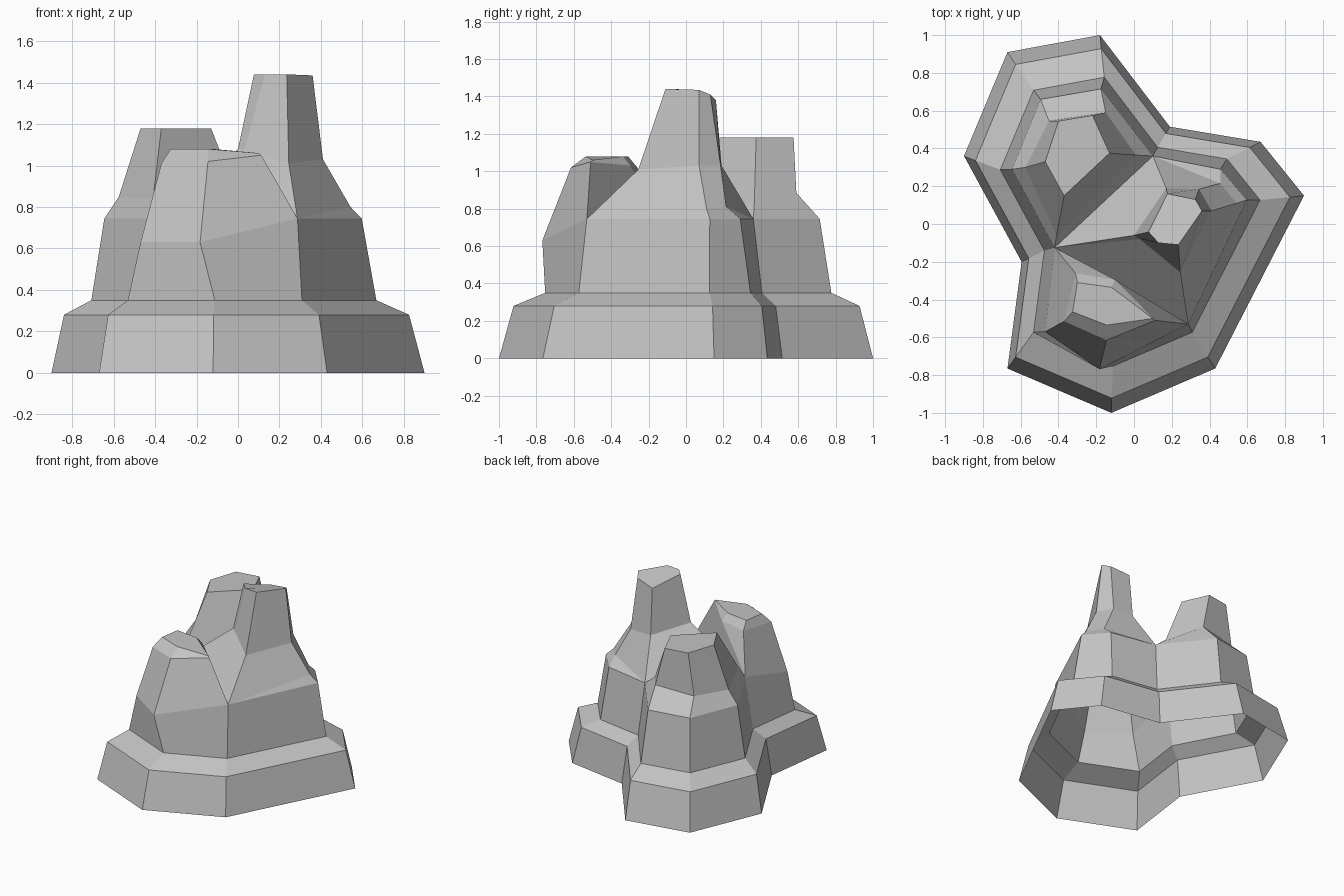
import bpy
import bmesh

default_cube = bpy.data.objects.get("Cube")
if default_cube:
    bpy.data.objects.remove(default_cube, do_unlink=True)

# One plain stone colour
stone = bpy.data.materials.new("grey_stone")
stone.use_nodes = True
stone_colour = (0.55, 0.55, 0.55, 1)
stone.diffuse_color = stone_colour
stone.node_tree.nodes["Principled BSDF"].inputs["Base Color"].default_value = stone_colour


def loft(name, loops, cap=True):
    """Skin a stack of clockwise loops; repeated points collapse to triangles."""
    bm = bmesh.new()
    verts = {}

    def vert(point):
        key = tuple(round(c, 4) for c in point)
        if key not in verts:
            verts[key] = bm.verts.new(key)
        return verts[key]

    for low, high in zip(loops, loops[1:]):
        for i in range(len(low)):
            j = (i + 1) % len(low)
            corners = [vert(p) for p in (low[j], low[i], high[i], high[j])]
            corners = list(dict.fromkeys(corners))
            if len(corners) > 2:
                bm.faces.new(corners)
    if cap:
        bm.faces.new([vert(p) for p in reversed(loops[-1])])
    mesh = bpy.data.meshes.new(name)
    bm.to_mesh(mesh)
    bm.free()
    mesh.materials.append(stone)
    obj = bpy.data.objects.new(name, mesh)
    bpy.context.collection.objects.link(obj)
    return obj


def ring(points, height, scale_x=1, scale_y=1, shift_x=0, shift_y=0):
    """Scaled copy of the footprint at one height."""
    return [(x * scale_x + shift_x, y * scale_y + shift_y, height) for x, y in points]


# Footprint, clockwise from the back right corner
footprint = [(-0.67, 0.91), (-0.18, 1.0), (0.19, 0.515), (0.67, 0.435), (0.9, 0.15),
             (0.43, -0.765), (-0.12, -1.0), (-0.67, -0.765), (-0.595, -0.2), (-0.9, 0.36)]

# Shoulder ring where the three towers begin
a = (-0.495, 0.66, 0.745)
b = (-0.175, 0.715, 0.745)
c = (0.1, 0.36, 0.745)
d = (0.457, 0.29, 0.745)
e = (0.597, 0.127, 0.745)
f = (0.287, -0.53, 0.745)
g = (-0.183, -0.768, 0.63)
h = (-0.47, -0.57, 0.63)
i = (-0.42, -0.125, 0.745)
j = (-0.645, 0.29, 0.745)

# Open-bottomed stepped base
loft("rock_base", [
    ring(footprint, 0),
    ring(footprint, 0.28, 0.925, 0.925, -0.007, 0.003),
    ring(footprint, 0.35, 0.764, 0.765, -0.02, 0.012),
    [a, b, c, d, e, f, g, h, i, j],
], cap=False)

# Back tower with a sloping ledge
loft("back_tower", [
    [j, a, b, c, i],
    [(-0.575, 0.3, 0.85), (-0.45, 0.545, 0.86), (-0.15, 0.59, 0.885),
     (0.01, 0.365, 0.82), (-0.41, -0.06, 0.84)],
    ring([(-0.47, 0.33), (-0.4, 0.545), (-0.22, 0.575), (-0.13, 0.375), (-0.37, 0.15)], 1.18),
])

# Tall tower with a ledge on its outer side
loft("tall_tower", [
    [c, d, e, f, i, i],
    [c, (0.457, 0.215, 0.81), (0.543, 0.11, 0.8), f, i, i],
    [(0.17, 0.19, 1.03), (0.345, 0.185, 1.03), (0.41, 0.07, 1.03),
     (0.245, -0.255, 1.01), (0.03, -0.08, 1.07), (0, -0.06, 1.08)],
    [(0.177, 0.16, 1.38), (0.325, 0.13, 1.41), (0.36, 0.07, 1.435),
     (0.235, -0.11, 1.44), (0.13, -0.1, 1.44), (0.077, -0.042, 1.44)],
])

# Low front tower with a chamfered top
loft("front_tower", [
    [f, g, h, i, i],
    [(0.112, -0.51, 1.05), (-0.145, -0.615, 1.02), (-0.37, -0.515, 1.01),
     (-0.31, -0.26, 1.02), (-0.1, -0.295, 1.03)],
    [(0.1, -0.5, 1.06), (-0.145, -0.535, 1.08), (-0.325, -0.465, 1.08),
     (-0.3, -0.31, 1.08), (-0.12, -0.335, 1.08)],
])
